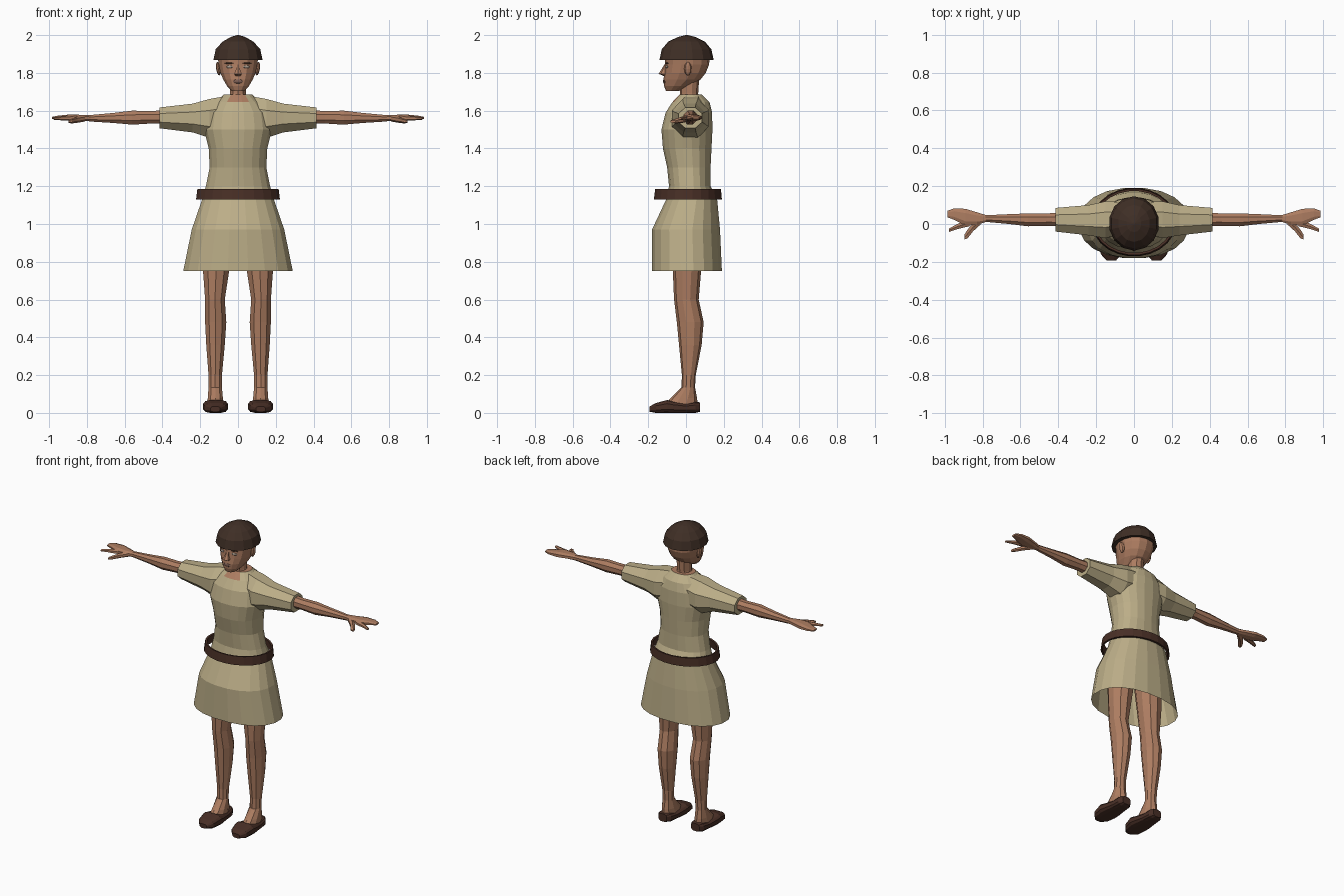
import bpy, bmesh, math
from mathutils import Vector


def material(name, color):
    m = bpy.data.materials.new(name)
    m.diffuse_color = (*color, 1)
    return m


CLOTH = material("tan cloth", (0.50, 0.42, 0.245))
SKIN = material("skin", (0.42, 0.205, 0.12))
CAP = material("dark brown cap", (0.050, 0.028, 0.019))
LEATHER = material("brown leather", (0.065, 0.028, 0.019))
LIPS = material("lips", (0.20, 0.11, 0.085))
EYES = material("eyes", (0.40, 0.33, 0.27))
BROWS = material("brows", (0.10, 0.05, 0.03))


def loft(name, axis, rows, mat, n=12, power=2.0, caps=(True, True), side=1):
    """Skin rounded sections (position, a_low, a_high, b_low, b_high) along an axis."""
    bm = bmesh.new()
    rings = []
    for t, a0, a1, b0, b1 in rows:
        ring = []
        for i in range(n):
            ang = 2 * math.pi * (i + 0.5) / n
            c, s = math.cos(ang), math.sin(ang)
            c = math.copysign(abs(c) ** (2 / power), c)
            s = math.copysign(abs(s) ** (2 / power), s)
            k = math.cos(math.pi / n)          # keep the flats close to the given limits
            a = (a0 + a1) / 2 + (a1 - a0) / 2 * c / k ** (2 / power)
            b = (b0 + b1) / 2 + (b1 - b0) / 2 * s / k ** (2 / power)
            p = {"x": (t, a, b), "y": (a, t, b), "z": (a, b, t)}[axis]
            ring.append(bm.verts.new((p[0] * side, p[1], p[2])))
        rings.append(ring)
    for r0, r1 in zip(rings, rings[1:]):
        for i in range(n):
            j = (i + 1) % n
            bm.faces.new((r0[i], r0[j], r1[j], r1[i]))
    if caps[0]:
        bm.faces.new(rings[0])
    if caps[1]:
        bm.faces.new(rings[-1])
    bmesh.ops.recalc_face_normals(bm, faces=bm.faces)
    me = bpy.data.meshes.new(name)
    bm.to_mesh(me)
    bm.free()
    me.materials.append(mat)
    ob = bpy.data.objects.new(name, me)
    bpy.context.collection.objects.link(ob)
    return ob


def blob(name, loc, size, mat, turn=0.0, tilt=0.0):
    """Small faceted ellipsoid."""
    bpy.ops.mesh.primitive_uv_sphere_add(segments=8, ring_count=6, radius=1, location=loc,
                                         rotation=(0, tilt, turn))
    ob = bpy.context.object
    ob.name = name
    ob.scale = size
    ob.data.materials.append(mat)
    return ob


# Tunic: flared skirt, waist, chest and collar in one open-bottomed shell
tunic = loft("tunic", "z", [(z, -w, w, y0, y1) for z, w, y0, y1 in [
    (0.75, 0.29, -0.18, 0.19), (0.97, 0.245, -0.18, 0.18), (1.13, 0.19, -0.105, 0.165),
    (1.20, 0.17, -0.09, 0.13), (1.30, 0.15, -0.10, 0.13), (1.40, 0.155, -0.122, 0.135),
    (1.50, 0.18, -0.13, 0.14), (1.59, 0.165, -0.108, 0.138), (1.645, 0.12, -0.072, 0.125),
    (1.685, 0.075, -0.035, 0.085)]], CLOTH, n=20, power=2.2, caps=(False, True))
# Bare skin inside the scooped neckline
tunic.data.materials.append(SKIN)
for f in tunic.data.polygons:
    if f.center.z > 1.65 and (f.center.z > 1.68 or (f.center.y < -0.02 and abs(f.center.x) < 0.06)):
        f.material_index = 1

# Belt: loose hoop around the waist
belt = loft("belt", "z", [(1.13, -0.222, 0.222, -0.17, 0.19), (1.185, -0.215, 0.215, -0.163, 0.185)],
            LEATHER, n=24, caps=(False, False))
hoop = belt.modifiers.new("thickness", "SOLIDIFY")
hoop.thickness = 0.012

# Neck and head
loft("neck", "z", [(1.64, -0.055, 0.055, -0.04, 0.075), (1.69, -0.042, 0.042, -0.03, 0.062),
                   (1.78, -0.045, 0.045, -0.03, 0.068)], SKIN, n=10)
loft("head", "z", [(z, -w, w, y0, y1) for z, w, y0, y1 in [
    (1.705, 0.034, -0.106, -0.035), (1.73, 0.058, -0.114, 0.02), (1.765, 0.078, -0.117, 0.075),
    (1.80, 0.093, -0.112, 0.102), (1.845, 0.102, -0.108, 0.12), (1.89, 0.108, -0.108, 0.122)]],
     SKIN, n=14, power=2.2)
loft("nose", "z", [(1.783, -0.012, 0.012, -0.115, -0.10), (1.795, -0.02, 0.02, -0.142, -0.10),
                   (1.815, -0.012, 0.012, -0.13, -0.10), (1.845, -0.008, 0.008, -0.113, -0.10)],
     SKIN, n=6)
blob("mouth", (0, -0.116, 1.755), (0.027, 0.006, 0.011), LIPS)

# Cap: faceted dome
loft("cap", "z", [(z, -w, w, 0.003 - d, 0.003 + d) for z, w, d in [
    (1.868, 0.13, 0.14), (1.925, 0.118, 0.128), (1.965, 0.082, 0.095),
    (1.99, 0.038, 0.045), (2.0, 0.006, 0.006)]], CAP, n=14)

for s, label in ((1, "left"), (-1, "right")):
    # Face details
    blob(label + "_ear", (s * 0.104, 0.01, 1.822), (0.012, 0.02, 0.036), SKIN, tilt=s * 0.15)
    blob(label + "_eye", (s * 0.045, -0.102, 1.832), (0.019, 0.005, 0.007), EYES, turn=s * 0.25)
    blob(label + "_brow", (s * 0.047, -0.101, 1.851), (0.024, 0.005, 0.004), BROWS, turn=s * 0.25)

    # Sleeve
    loft(label + "_sleeve", "x", [
        (0.06, -0.05, 0.115, 1.47, 1.678), (0.15, -0.075, 0.12, 1.455, 1.662),
        (0.24, -0.06, 0.10, 1.485, 1.637), (0.415, -0.04, 0.085, 1.507, 1.617)],
        CLOTH, n=8, side=s)

    # Arm
    loft(label + "_arm", "x", [
        (0.38, -0.012, 0.06, 1.53, 1.603), (0.46, -0.01, 0.056, 1.532, 1.598),
        (0.56, -0.012, 0.056, 1.526, 1.600), (0.66, 0.0, 0.052, 1.535, 1.588),
        (0.79, 0.012, 0.046, 1.543, 1.576)], SKIN, n=8, side=s)
    # Hand with joined fingers, spread index finger and thumb
    loft(label + "_hand", "x", [
        (0.775, 0.013, 0.045, 1.544, 1.575), (0.83, -0.005, 0.062, 1.546, 1.578),
        (0.89, -0.008, 0.080, 1.546, 1.580), (0.95, 0.022, 0.083, 1.552, 1.574),
        (0.985, 0.035, 0.070, 1.556, 1.567)], SKIN, n=8, power=2.5, side=s)
    loft(label + "_index_finger", "x", [
        (0.87, -0.012, 0.022, 1.548, 1.574), (0.93, -0.026, 0.002, 1.550, 1.570),
        (0.978, -0.042, -0.024, 1.553, 1.564)], SKIN, n=6, side=s)
    loft(label + "_thumb", "x", [
        (0.81, -0.002, 0.03, 1.545, 1.572), (0.85, -0.038, 0.005, 1.538, 1.566),
        (0.88, -0.076, -0.03, 1.534, 1.556), (0.897, -0.082, -0.058, 1.536, 1.549)],
        SKIN, n=6, side=s)

    # Leg running down into the instep
    loft(label + "_leg", "z", [
        (1.0, 0.015, 0.185, -0.08, 0.10), (0.75, 0.047, 0.185, -0.066, 0.076),
        (0.60, 0.070, 0.174, -0.06, 0.064), (0.48, 0.062, 0.174, -0.045, 0.09),
        (0.36, 0.070, 0.168, -0.034, 0.08), (0.20, 0.085, 0.156, -0.02, 0.05),
        (0.135, 0.085, 0.156, -0.022, 0.046), (0.08, 0.080, 0.160, -0.075, 0.055),
        (0.04, 0.078, 0.162, -0.115, 0.058)], SKIN, n=10, side=s)

    # Shoe with a raised band across the toes
    loft(label + "_shoe", "y", [
        (-0.193, 0.095, 0.145, 0.006, 0.034), (-0.16, 0.066, 0.175, 0.0, 0.052),
        (-0.10, 0.053, 0.185, 0.0, 0.068), (-0.07, 0.056, 0.183, 0.0, 0.060),
        (0.0, 0.068, 0.172, 0.0, 0.050), (0.05, 0.074, 0.166, 0.0, 0.058),
        (0.074, 0.090, 0.150, 0.006, 0.056)], LEATHER, n=12, power=3.2, side=s)
